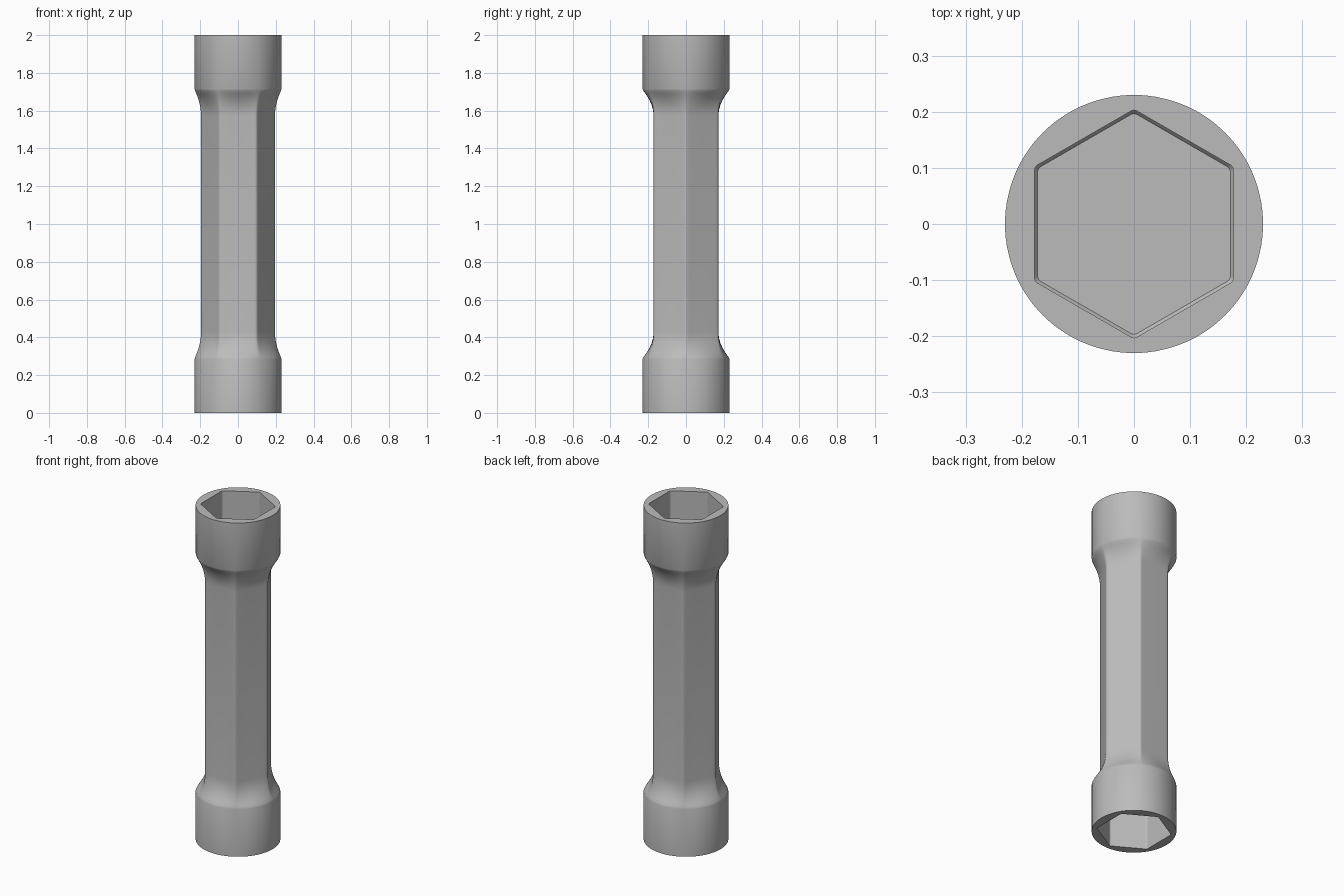
import bpy, bmesh, math

if "Cube" in bpy.data.objects:
    bpy.data.objects.remove(bpy.data.objects["Cube"])

# Material
steel = bpy.data.materials.new("grey_steel")
steel.diffuse_color = (0.5, 0.5, 0.5, 1)
steel.use_nodes = True
steel.node_tree.nodes["Principled BSDF"].inputs["Base Color"].default_value = steel.diffuse_color

# Shared angles: dense near every 30 degrees, where shaft and socket corners fall
OFFSETS = (-15, -10, -6, -2.5, -1.25, 0, 1.25, 2.5, 6, 10)
ANGLES = [math.radians(30 * k + o) for k in range(12) for o in OFFSETS]


def hex_radius(angle, apothem, rc, turn):
    """Polar radius of a hexagon with corners rounded by rc."""
    step = math.pi / 3
    phi = abs((angle - turn + step / 2) % step - step / 2)
    c = (apothem - rc) / math.cos(math.pi / 6)
    if phi < math.atan2(rc * 0.5, c + rc * math.cos(math.pi / 6)):
        return c * math.cos(phi) + math.sqrt(rc * rc - (c * math.sin(phi)) ** 2)
    return apothem / math.cos(math.pi / 6 - phi)


def shaft(a):
    return hex_radius(a, 0.171, 0.016, 0)


def socket(a, scale=1.0):
    return hex_radius(a, 0.177, 0.010, math.pi / 6) * scale


R = 0.23
bm = bmesh.new()


def ring(z, func):
    return [bm.verts.new((func(a) * math.cos(a), func(a) * math.sin(a), z)) for a in ANGLES]


# One end, from the socket floor out over the rim and up to the shaft
BLEND = ((0.285, 1.0), (0.295, 0.92), (0.31, 0.74), (0.33, 0.51), (0.35, 0.33),
         (0.37, 0.19), (0.39, 0.09), (0.41, 0.03), (0.43, 0.0))


def end_rings(place):
    rings = [ring(place(0.28), lambda a: socket(a, 0.97)),
             ring(place(0.273), socket),
             ring(place(0.0), socket),
             ring(place(0.0), lambda a: R)]
    for z, f in BLEND:
        rings.append(ring(place(z), lambda a: shaft(a) + (R - shaft(a)) * f))
    return rings


# Both sockets joined by the hexagonal shaft
lower = end_rings(lambda z: z)
upper = end_rings(lambda z: 2 - z)
rings = lower + upper[::-1]
n = len(ANGLES)
for r0, r1 in zip(rings, rings[1:]):
    for i in range(n):
        j = (i + 1) % n
        bm.faces.new((r0[i], r0[j], r1[j], r1[i]))
bm.faces.new(rings[0])
bm.faces.new(rings[-1])
bmesh.ops.recalc_face_normals(bm, faces=bm.faces[:])

mesh = bpy.data.meshes.new("double_socket_wrench")
bm.to_mesh(mesh)
bm.free()
mesh.materials.append(steel)
wrench = bpy.data.objects.new("double_socket_wrench", mesh)
bpy.context.collection.objects.link(wrench)
bpy.context.view_layer.objects.active = wrench
wrench.select_set(True)
bpy.ops.object.shade_smooth_by_angle(angle=math.radians(35))
